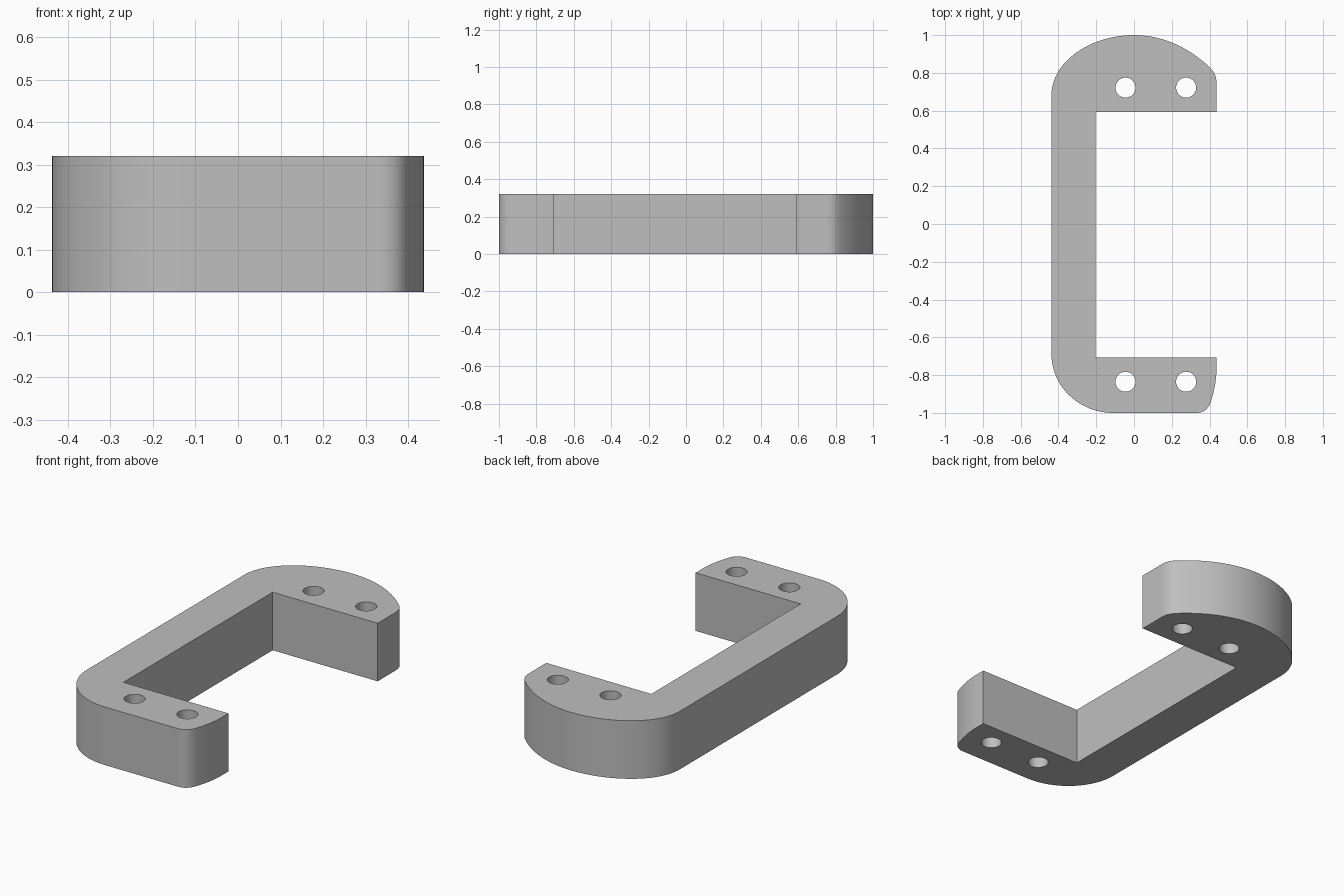
import bpy
import bmesh
from mathutils import Vector
from mathutils.geometry import interpolate_bezier

cube = bpy.data.objects.get("Cube")
if cube:
    bpy.data.objects.remove(cube, do_unlink=True)

HEIGHT = 0.32
HOLE_RADIUS = 0.053


def make_material(name, rgb):
    mat = bpy.data.materials.new(name)
    mat.use_nodes = True
    mat.diffuse_color = (*rgb, 1)
    mat.node_tree.nodes["Principled BSDF"].inputs["Base Color"].default_value = (*rgb, 1)
    return mat


def add_object(name, bm):
    bmesh.ops.recalc_face_normals(bm, faces=bm.faces)
    mesh = bpy.data.meshes.new(name)
    bm.to_mesh(mesh)
    bm.free()
    obj = bpy.data.objects.new(name, mesh)
    bpy.context.collection.objects.link(obj)
    return obj


def trace(start, steps):
    """Follow corners (one point) and curves (two handles and an end point)."""
    points = [Vector(start)]
    for step in steps:
        if len(step) == 1:
            points.append(Vector(step[0]))
        else:
            h1, h2, end = (Vector(p) for p in step)
            points += interpolate_bezier(points[-1], h1, h2, end, 25)[1:]
    return points


# Bracket outline: rounded back arm, straight grip, squarer front arm
outline = trace((0.437, 0.592), [
    [(0.437, 0.74)],
    [(0.437, 0.785), (0.425, 0.805), (0.40, 0.83)],
    [(0.29, 0.935), (0.15, 1.0), (0.0, 1.0)],
    [(-0.23, 1.0), (-0.437, 0.86), (-0.437, 0.68)],
    [(-0.437, -0.69)],
    [(-0.437, -0.86), (-0.29, -1.0), (-0.11, -1.0)],
    [(0.33, -1.0)],
    [(0.375, -1.0), (0.397, -0.975), (0.41, -0.93)],
    [(0.427, -0.875), (0.437, -0.82), (0.437, -0.76)],
    [(0.437, -0.708)],
    [(-0.203, -0.708)],
    [(-0.203, 0.592)],
])

bm = bmesh.new()
base = bm.faces.new([bm.verts.new((p.x, p.y, 0)) for p in outline])
top = bmesh.ops.extrude_face_region(bm, geom=[base])["geom"]
bmesh.ops.translate(bm, vec=(0, 0, HEIGHT),
                    verts=[v for v in top if isinstance(v, bmesh.types.BMVert)])
handle = add_object("handle_bracket", bm)
handle.data.materials.append(make_material("light grey", (0.52, 0.52, 0.52)))

# Screw holes: two through each arm
bm = bmesh.new()
for x in (-0.045, 0.276):
    for y in (0.722, -0.835):
        made = bmesh.ops.create_cone(bm, cap_ends=True, segments=40, radius1=HOLE_RADIUS,
                                     radius2=HOLE_RADIUS, depth=HEIGHT * 2)
        bmesh.ops.translate(bm, vec=(x, y, HEIGHT / 2), verts=made["verts"])
cutter = add_object("screw_hole_cutter", bm)
cutter.hide_render = True

cut = handle.modifiers.new("screw_holes", "BOOLEAN")
cut.operation = "DIFFERENCE"
cut.solver = "EXACT"
cut.object = cutter
bpy.ops.object.select_all(action="DESELECT")
handle.select_set(True)
bpy.context.view_layer.objects.active = handle
bpy.ops.object.modifier_apply(modifier=cut.name)
bpy.data.objects.remove(cutter, do_unlink=True)
bpy.ops.object.shade_smooth_by_angle(angle=0.5)
